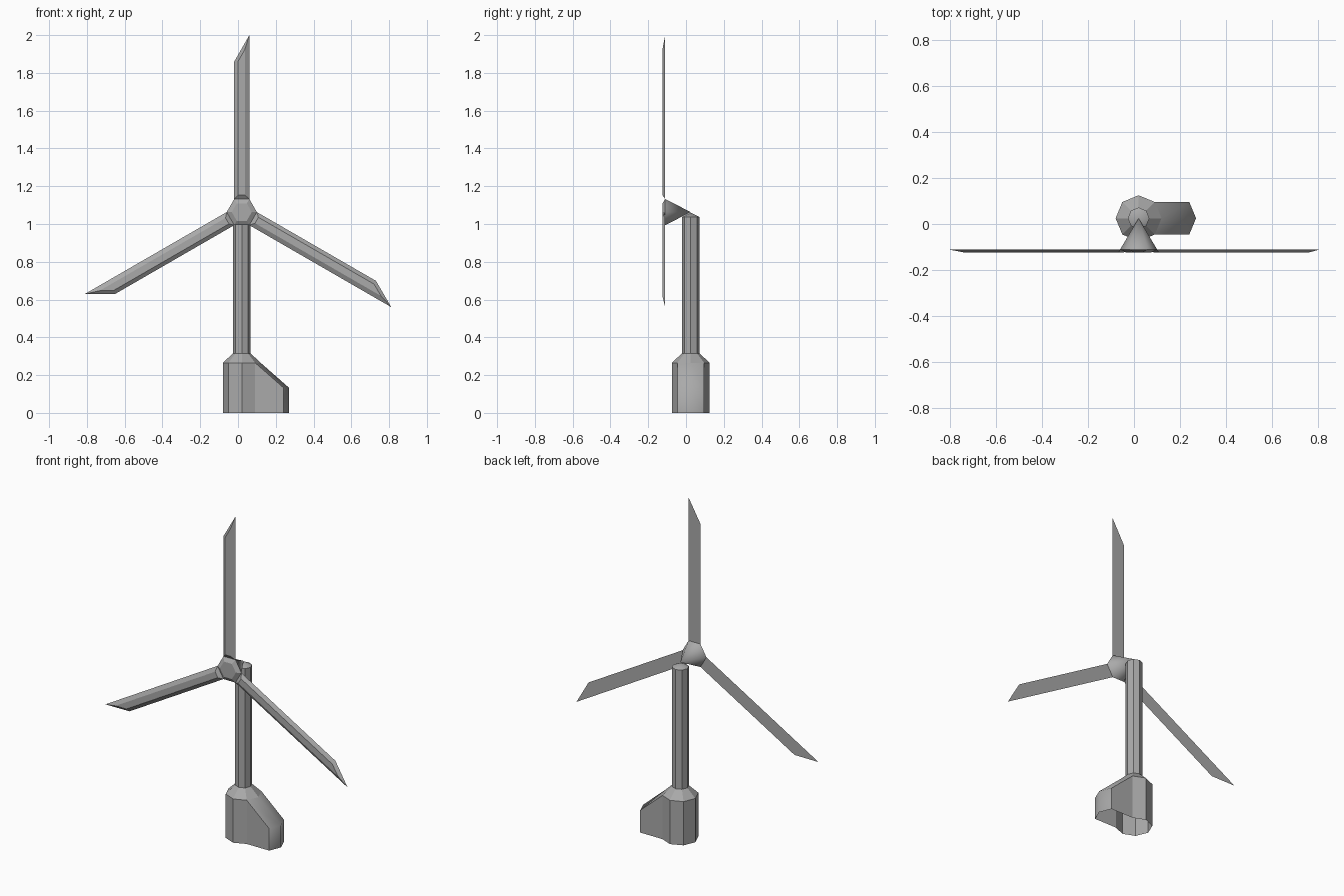
import bpy, bmesh
from math import sin, cos, pi, radians
from mathutils import Vector, Matrix

cube = bpy.data.objects.get("Cube")
if cube:
    bpy.data.objects.remove(cube, do_unlink=True)

grey = bpy.data.materials.new("plain grey")
grey.use_nodes = True
colour = (0.4, 0.4, 0.4, 1)
grey.diffuse_color = colour
grey.node_tree.nodes["Principled BSDF"].inputs["Base Color"].default_value = colour

AXIS = Vector((0.02, 0.025, 0))     # tower axis
HUB = Vector((0.02, 0, 1.063))      # rotor centre
BACK, FRONT = -0.11, -0.125         # rotor plane


def finish(name, bm, angle):
    bmesh.ops.remove_doubles(bm, verts=bm.verts, dist=0.0005)
    bmesh.ops.recalc_face_normals(bm, faces=bm.faces)
    mesh = bpy.data.meshes.new(name)
    bm.to_mesh(mesh)
    bm.free()
    mesh.materials.append(grey)
    obj = bpy.data.objects.new(name, mesh)
    bpy.context.collection.objects.link(obj)
    bpy.ops.object.select_all(action='DESELECT')
    obj.select_set(True)
    bpy.context.view_layer.objects.active = obj
    bpy.ops.object.shade_smooth_by_angle(angle=radians(angle))
    return obj


def bridge(bm, a, b, closed=True, skip=()):
    n = len(a)
    for i in range(n if closed else n - 1):
        if i not in skip:
            j = (i + 1) % n
            bm.faces.new((a[i], a[j], b[j], b[i]))


def octagon(bm, radius, z, steps=range(8), shift=0):
    return [bm.verts.new(AXIS + Vector((radius * cos(k * pi / 4) + shift,
                                        radius * sin(k * pi / 4), z))) for k in steps]


# Tower: open octagonal foot, tapered neck, shaft and shallow cap
bm = bmesh.new()
rings = [octagon(bm, r, z) for r, z in ((0.1, 0), (0.1, 0.265), (0.047, 0.315), (0.047, 1.037))]
bridge(bm, rings[0], rings[1], skip=(0, 7))
bridge(bm, rings[1], rings[2])
bridge(bm, rings[2], rings[3])
peak = bm.verts.new(AXIS + Vector((0, 0, 1.06)))
for i in range(8):
    bm.faces.new((rings[3][i], rings[3][(i + 1) % 8], peak))
finish("tower", bm, 30)

# Lean-to on the foot: three foot corners pulled sideways and down
bm = bmesh.new()
side = (-1, 0, 1)
low_in, high_in = octagon(bm, 0.1, 0, side), octagon(bm, 0.1, 0.265, side)
low_out, high_out = octagon(bm, 0.1, 0, side, 0.15), octagon(bm, 0.1, 0.133, side, 0.15)
bridge(bm, high_in, high_out, closed=False)
bridge(bm, high_out, low_out, closed=False)
for k in (0, 2):
    bm.faces.new((low_in[k], low_out[k], high_out[k], high_in[k]))
finish("foot_lean_to", bm, 50)


def hexagon(bm, radius, y):
    return [bm.verts.new(HUB + Vector((radius * cos(k * pi / 3), y, radius * sin(k * pi / 3))))
            for k in range(6)]


# Hub: bevelled hexagonal nose
bm = bmesh.new()
outer, inner = hexagon(bm, 0.08, BACK), hexagon(bm, 0.053, FRONT)
bridge(bm, outer, inner)
bm.faces.new(inner)
finish("hub_nose", bm, 25)

# Hub: cone running back to the tower axis
bm = bmesh.new()
outer = hexagon(bm, 0.08, BACK)
tip = bm.verts.new(HUB + Vector((0, AXIS.y, 0)))
for i in range(6):
    bm.faces.new((outer[i], outer[(i + 1) % 6], tip))
finish("hub_cone", bm, 60)

# Blades: flat back, bevelled front, slanted tip
back_outline = ((-0.04, 0.069), (0.04, 0.069), (0.04, 0.937), (-0.04, 0.797))
front_outline = ((-0.02, 0.09), (0.016, 0.09), (0.016, 0.86), (-0.02, 0.797))
for number in range(3):
    bm = bmesh.new()
    turn = Matrix.Rotation(number * 2 * pi / 3, 3, 'Y')
    back, front = [[bm.verts.new(HUB + turn @ Vector((x, y, z))) for x, z in outline]
                   for outline, y in ((back_outline, BACK), (front_outline, FRONT))]
    bridge(bm, back, front)
    bm.faces.new(back)
    bm.faces.new(front)
    finish("blade_%d" % (number + 1), bm, 20)
